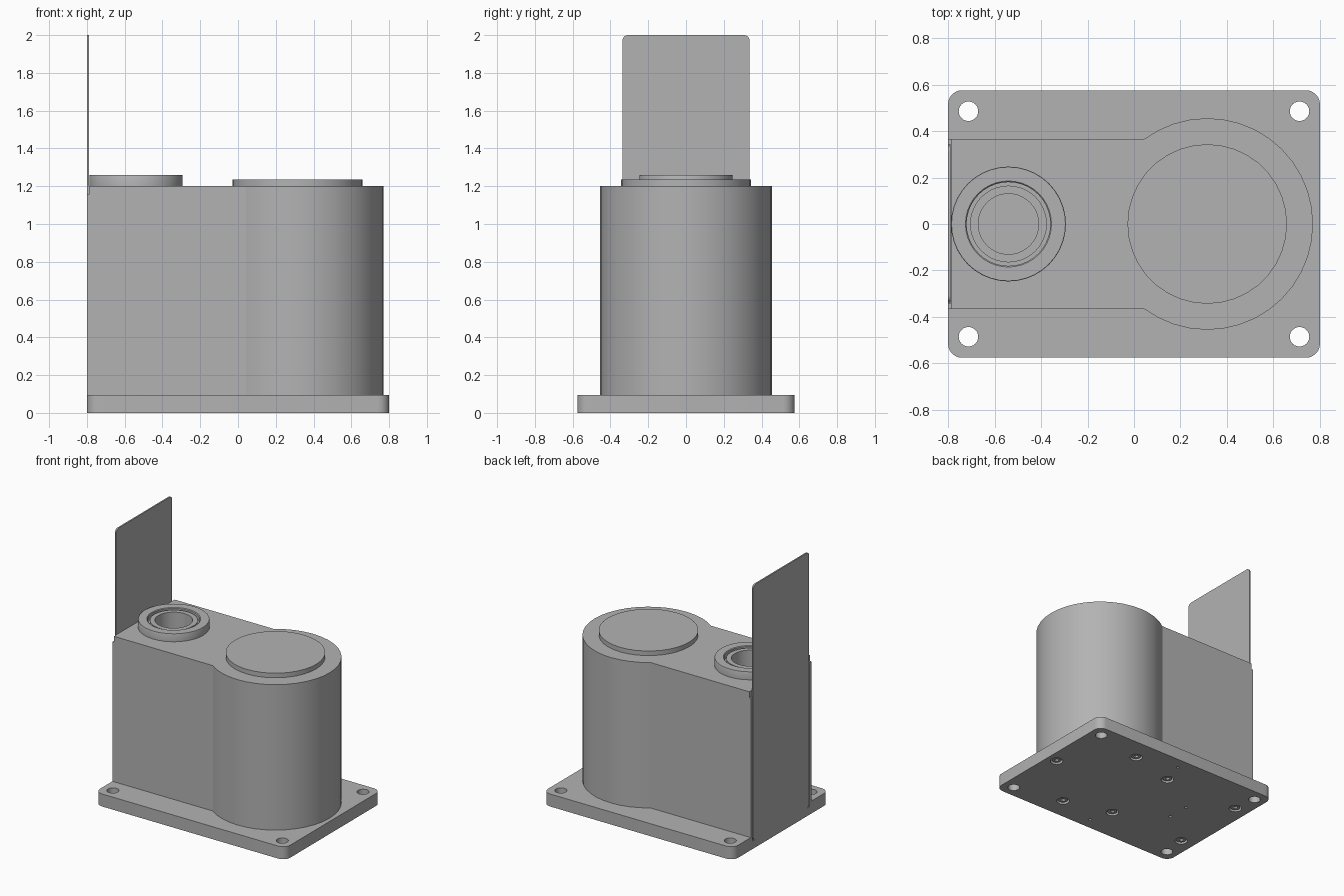
import bpy, bmesh
from math import pi, cos, sin, asin, radians
from mathutils import Vector

if "Cube" in bpy.data.objects:
    bpy.data.objects.remove(bpy.data.objects["Cube"], do_unlink=True)

GREY = (0.45, 0.45, 0.45, 1)
mat = bpy.data.materials.new("plain grey")
mat.use_nodes = True
mat.diffuse_color = GREY
mat.node_tree.nodes["Principled BSDF"].inputs["Base Color"].default_value = GREY


def arc(cx, cy, r, a0, a1, n):
    return [(cx + r * cos(a0 + (a1 - a0) * i / n), cy + r * sin(a0 + (a1 - a0) * i / n))
            for i in range(n + 1)]


def circle(cx, cy, r, n=32):
    return arc(cx, cy, r, 0, 2 * pi, n)[:-1]


def rounded(w, h, r):
    """Rounded rectangle with half sizes w and h."""
    pts = []
    for i, (sx, sy) in enumerate([(1, 1), (-1, 1), (-1, -1), (1, -1)]):
        pts += arc(sx * (w - r), sy * (h - r), r, i * pi / 2, (i + 1) * pi / 2, 6)
    return pts


def prism(bm, pts, z0, z1):
    low = [bm.verts.new((x, y, z0)) for x, y in pts]
    top = [bm.verts.new((x, y, z1)) for x, y in pts]
    bm.faces.new(low[::-1])
    bm.faces.new(top)
    for i in range(len(pts)):
        j = (i + 1) % len(pts)
        bm.faces.new((low[i], low[j], top[j], top[i]))


def to_object(name, bm):
    bmesh.ops.recalc_face_normals(bm, faces=bm.faces)
    mesh = bpy.data.meshes.new(name)
    bm.to_mesh(mesh)
    bm.free()
    mesh.materials.append(mat)
    ob = bpy.data.objects.new(name, mesh)
    bpy.context.collection.objects.link(ob)
    return ob


def make(name, *prisms):
    bm = bmesh.new()
    for p in prisms:
        prism(bm, *p)
    return to_object(name, bm)


def select(ob):
    bpy.ops.object.select_all(action='DESELECT')
    ob.select_set(True)
    bpy.context.view_layer.objects.active = ob


def cut(ob, *prisms):
    cutter = make("cutter", *prisms)
    cutter.hide_render = True
    mod = ob.modifiers.new("cut", 'BOOLEAN')
    mod.operation, mod.solver, mod.object = 'DIFFERENCE', 'EXACT', cutter
    select(ob)
    bpy.ops.object.modifier_apply(modifier=mod.name)
    bpy.data.objects.remove(cutter, do_unlink=True)


def smooth(ob):
    select(ob)
    bpy.ops.object.shade_smooth_by_angle(angle=radians(25))


BASE_TOP, SEAM, LID_TOP = 0.095, 1.155, 1.2
PORT_X, DRUM_X, DRUM_R, HALF = -0.54, 0.315, 0.455, 0.365


def housing(left):
    """Straight-sided box running into a round drum."""
    a = pi - asin(HALF / DRUM_R)
    return [(left, HALF), (left, -HALF)] + arc(DRUM_X, 0, DRUM_R, -a, a, 28)


slot = ([(-0.9, -0.342), (-0.788, -0.342), (-0.788, 0.342), (-0.9, 0.342)], 0.06, 1.5)
bore = (circle(PORT_X, 0, 0.155), 0.93, 1.5)

# Base plate with mounting holes, screw recesses, pin holes and panel slot
base = make("base_plate", (rounded(0.8, 0.575, 0.06), 0, BASE_TOP))
screws = [(0.72, 0)] + [(x, s * y) for s in (1, -1)
                        for x, y in ((0.32, 0.405), (-0.055, 0.305), (-0.69, 0.3))]
pins = [(x, s * y) for s in (1, -1) for x, y in ((0, 0.485), (-0.41, 0.086))]
holes = [(circle(sx * 0.712, sy * 0.485, 0.042, 24), -0.1, 0.2)
         for sx in (1, -1) for sy in (1, -1)]
holes += [(circle(x, y, 0.045, 24), -0.1, 0.045) for x, y in screws]
holes += [(circle(x, y, 0.011, 12), -0.1, 0.05) for x, y in pins]
cut(base, *holes, slot)
smooth(base)

# Screw heads with hexagonal sockets sitting in the recesses
heads = make("base_screws", *[(circle(x, y, 0.034, 24), 0.008, 0.05) for x, y in screws])
cut(heads, *[(circle(x, y, 0.017, 6), -0.1, 0.03) for x, y in screws])
smooth(heads)

# Main housing and its lid
body = make("housing", (housing(-0.8), BASE_TOP, SEAM))
cut(body, slot)
cut(body, bore)
smooth(body)

lid = make("lid", (housing(-0.788), SEAM, LID_TOP))
cut(lid, bore)
smooth(lid)

# Raised round cap over the drum
smooth(make("drum_cap", (circle(DRUM_X, 0, 0.343, 36), LID_TOP, 1.235)))

# Lathed port: collar, groove, inner sleeve and deep bore
profile = [(0, 0.95), (0.13, 0.95), (0.13, 1.25), (0.165, 1.25), (0.165, 1.22),
           (0.18, 1.22), (0.18, 1.255), (0.185, 1.26), (0.245, 1.26),
           (0.247, 1.255), (0.247, LID_TOP), (0.15, LID_TOP), (0.15, 0.94), (0, 0.94)]
bm = bmesh.new()
ring = [bm.verts.new((PORT_X + r, 0, z)) for r, z in profile]
edges = [bm.edges.new(pair) for pair in zip(ring, ring[1:])]
bmesh.ops.spin(bm, geom=ring + edges, cent=(PORT_X, 0, 0), axis=(0, 0, 1),
               angle=2 * pi, steps=40)
bmesh.ops.remove_doubles(bm, verts=bm.verts, dist=0.0005)
smooth(to_object("port_collar", bm))

# Tall thin end panel with rounded corners, stood upright in the slot
bm = bmesh.new()
prism(bm, rounded(0.337, 0.97, 0.03), -0.8, -0.789)
for v in bm.verts:
    y, z, x = v.co
    v.co = Vector((x, y, z + 1.03))
smooth(to_object("end_panel", bm))
